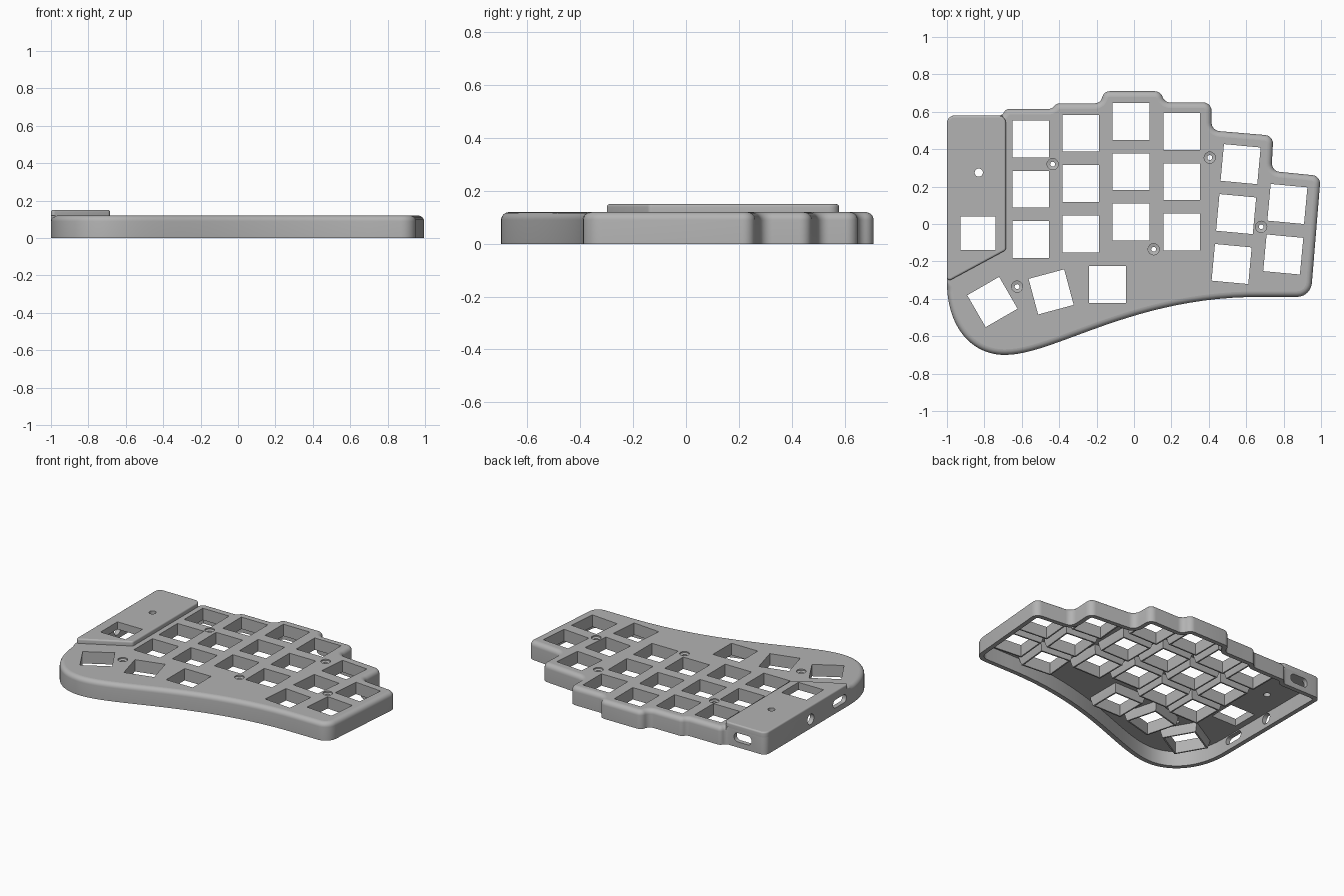
import bpy, bmesh, math
from mathutils import Vector, Matrix

cube = bpy.data.objects.get("Cube")
if cube:
    bpy.data.objects.remove(cube, do_unlink=True)

grey = bpy.data.materials.new("case_grey")
grey.use_nodes = True
grey.diffuse_color = (0.45, 0.45, 0.45, 1)
grey.node_tree.nodes["Principled BSDF"].inputs["Base Color"].default_value = (0.45, 0.45, 0.45, 1)

WALL, DECK, TOP, BOX_BASE, BOX_TOP = 0.03, 0.10, 0.12, 0.115, 0.15
UP = Vector((0, 0, 1))


def rounded(corners, steps=6):
    """Closed outline from (x, y, radius) corners."""
    out, n = [], len(corners)
    for i, (x, y, r) in enumerate(corners):
        p = Vector((x, y))
        if r == 0:
            out.append(p)
            continue
        a = Vector(corners[i - 1][:2]) - p
        b = Vector(corners[(i + 1) % n][:2]) - p
        half = a.angle(b) / 2
        t = min(r / math.tan(half), 0.45 * a.length, 0.45 * b.length)
        r = t * math.tan(half)
        c = p + (a.normalized() + b.normalized()).normalized() * (r / math.sin(half))
        s, e = p + a.normalized() * t - c, p + b.normalized() * t - c
        sweep = math.atan2(s.x * e.y - s.y * e.x, s.dot(e))
        for k in range(steps + 1):
            out.append(c + Matrix.Rotation(sweep * k / steps, 2) @ s)
    return out


def bezier(a, b, c, d, n=24):
    pts = []
    for k in range(1, n):
        t = k / n
        u = 1 - t
        p = (Vector(a) * u**3 + Vector(b) * 3 * u * u * t
             + Vector(c) * 3 * u * t * t + Vector(d) * t**3)
        pts.append((p.x, p.y, 0))
    return pts


def miters(pts):
    """Inward offset directions of a counter-clockwise outline."""
    out = []
    for i, p in enumerate(pts):
        a = (p - pts[i - 1]).normalized()
        b = (pts[(i + 1) % len(pts)] - p).normalized()
        na, nb = Vector((-a.y, a.x)), Vector((-b.y, b.x))
        out.append((na + nb) / (1 + na.dot(nb)))
    return out


def ring(bm, pts, z=0.0, m=Matrix()):
    return [bm.verts.new(m @ Vector((p.x, p.y, z))) for p in pts]


def bridge(bm, a, b, skip=()):
    for i in range(len(a)):
        j = (i + 1) % len(a)
        if i not in skip:
            bm.faces.new((a[i], a[j], b[j], b[i]))


def fill(bm, rings, normal=UP):
    """Flat panel inside the first ring, with the other rings as holes."""
    edges = []
    for r in rings:
        for a, b in zip(r, r[1:] + r[:1]):
            edges.append(bm.edges.get((a, b)) or bm.edges.new((a, b)))
    bmesh.ops.triangle_fill(bm, edges=edges, use_beauty=True, normal=normal)


def fillet(bm, outline, radii, top, steps=6):
    """Rings of a rounded top edge, with one radius per point."""
    rings, dirs = [], miters(outline)
    for k in range(steps + 1):
        a = math.pi / 2 * k / steps
        rings.append([bm.verts.new((p + d * r * (1 - math.cos(a))).to_3d()
                                   + UP * (top - r + r * math.sin(a)))
                      for p, d, r in zip(outline, dirs, radii)])
    return rings


def finish(name, bm):
    bmesh.ops.recalc_face_normals(bm, faces=bm.faces)
    for face in bm.faces:
        face.smooth = abs(face.normal.z) < 0.999
    for edge in bm.edges:
        edge.smooth = edge.calc_face_angle(math.pi) < math.radians(30)
    mesh = bpy.data.meshes.new(name)
    bm.to_mesh(mesh)
    bm.free()
    mesh.materials.append(grey)
    bpy.context.collection.objects.link(bpy.data.objects.new(name, mesh))


def rectangle(w, h):
    return [Vector((x * w / 2, y * h / 2)) for x, y in ((-1, -1), (1, -1), (1, 1), (-1, 1))]


def circle(r, n=24):
    return [Vector((math.cos(2 * math.pi * k / n), math.sin(2 * math.pi * k / n))) * r
            for k in range(n)]


def slot(w, h):
    return rounded([(p.x, p.y, h * 0.44) for p in rectangle(w, h)])


def opening(bm, sections, m):
    """Tube through (shape, height) sections; returns its end rings."""
    rings = [ring(bm, shape, z, m) for shape, z in sections]
    for a, b in zip(rings, rings[1:]):
        bridge(bm, a, b)
    return rings[0], rings[-1]


# Case outline: stepped back, slanted right side, swept front, round thumb corner
R = 0.045
back = [(-1, 0.58, 0.04), (-0.705, 0.58, R), (-0.685, 0.615, R), (-0.44, 0.615, R),
        (-0.415, 0.645, R), (-0.18, 0.645, R), (-0.16, 0.71, R), (0.14, 0.71, R),
        (0.165, 0.65, R), (0.415, 0.65, R), (0.415, 0.5, R), (0.745, 0.472, R),
        (0.735, 0.283, R), (0.998, 0.257, R), (0.945, -0.39, 0.08), (0.7, -0.39, 0)]
front = bezier((0.7, -0.39), (0, -0.38), (-0.42, -0.7), (-0.69, -0.7))
thumb = bezier((-0.69, -0.7), (-0.87, -0.7), (-1, -0.55), (-1, -0.31))
corners = back + front + [(-0.69, -0.7, 0)] + thumb + [(-1, -0.31, 0)]
outline = rounded(corners[::-1])
inner = [p + d * WALL for p, d in zip(outline, miters(outline))]

# Case walls; the edge stays nearly square beneath the controller box
case = bmesh.new()
radii = [0.005 if p.x < -0.71 and p.y > -0.311 else 0.03 for p in outline]
edge_rings = fillet(case, outline, radii, TOP)
outer_foot, inner_foot = ring(case, outline), ring(case, inner)
inner_top = ring(case, inner, DECK)
following = outline[1:] + outline[:1]
panels = [i for i, (a, b) in enumerate(zip(outline, following))
          if (b - a).length > 0.2 and max(a.x, b.x) < -0.7]
bridge(case, inner_top, inner_foot, panels)
bridge(case, inner_foot, outer_foot)
bridge(case, outer_foot, edge_rings[0], panels)
for a, b in zip(edge_rings, edge_rings[1:]):
    bridge(case, a, b)

# Wall panels with the cable and switch ports
side_ports = [(Vector((-1, 0.1, 0.062)), circle(0.035)),
              (Vector((-1, -0.21, 0.065)), slot(0.14, 0.055))]
back_ports = [(Vector((-0.83, 0.58, 0.067)), slot(0.13, 0.06))]
for i in panels:
    j = (i + 1) % len(outline)
    along = (following[i] - outline[i]).normalized().to_3d()
    inward = UP.cross(along)
    outside = [[outer_foot[i], outer_foot[j], edge_rings[0][j], edge_rings[0][i]]]
    inside = [[inner_foot[i], inner_foot[j], inner_top[j], inner_top[i]]]
    for centre, shape in (side_ports if abs(along.y) > 0.5 else back_ports):
        frame = Matrix((along, UP, inward)).transposed().to_4x4()
        near, far = opening(case, [(shape, 0), (shape, WALL)],
                            Matrix.Translation(centre) @ frame)
        outside.append(near)
        inside.append(far)
    fill(case, outside, inward)
    fill(case, inside, inward)

# Key positions: straight columns, tilted columns, thumb arc
keys = [(x, y - 0.269 * row, 0) for x, y in
        ((-0.552, 0.455), (-0.285, 0.485), (-0.016, 0.548), (0.255, 0.495)) for row in range(3)]
keys += [(0.57 - 0.024 * row, 0.32 - 0.267 * row, -5.3) for row in range(3)]
keys += [(0.82 - 0.022 * row, 0.107 - 0.27 * row, -5.3) for row in range(2)]
keys += [(-0.142, -0.323, 0), (-0.443, -0.363, 15), (-0.757, -0.417, 30)]

# Key openings with tapered collars hanging below the deck
key, base, rim = rectangle(0.197, 0.197), rectangle(0.236, 0.236), rectangle(0.216, 0.216)
collar = [(key, TOP), (key, 0.04), (rim, 0.04), (base, 0.085), (base, DECK)]
deck_holes = [opening(case, collar, Matrix.Translation((x, y, 0))
                      @ Matrix.Rotation(math.radians(angle), 4, 'Z')) for x, y, angle in keys]

# Countersunk screw holes
screw = [(circle(0.03), TOP), (circle(0.03), 0.112), (circle(0.013), 0.108), (circle(0.013), DECK)]
for x, y in ((-0.435, 0.32), (0.405, 0.355), (0.68, -0.015), (0.105, -0.135), (-0.625, -0.335)):
    deck_holes.append(opening(case, screw, Matrix.Translation((x, y, 0))))

# Openings shared by the deck and the controller box
box_openings = [(rectangle(0.187, 0.18), Matrix.Translation((-0.834, -0.05, 0))),
                (circle(0.022), Matrix.Translation((-0.83, 0.275, 0)))]
for shape, m in box_openings:
    deck_holes.append(opening(case, [(shape, TOP), (shape, DECK)], m))
fill(case, [edge_rings[-1]] + [upper for upper, lower in deck_holes])
fill(case, [inner_top] + [lower for upper, lower in deck_holes])
finish("keyboard_case", case)

# Raised controller box lid
box = bmesh.new()
box_outline = rounded([(-1, -0.31, 0.015), (-0.685, -0.14, 0.02),
                       (-0.685, 0.58, 0.04), (-1, 0.58, 0.04)])
box_rings = [ring(box, box_outline, BOX_BASE)]
box_rings += fillet(box, box_outline, [0.01] * len(box_outline), BOX_TOP, 4)
for a, b in zip(box_rings, box_rings[1:]):
    bridge(box, a, b)
box_holes = [opening(box, [(shape, BOX_TOP), (shape, BOX_BASE)], m) for shape, m in box_openings]
fill(box, [box_rings[-1]] + [upper for upper, lower in box_holes])
fill(box, [box_rings[0]] + [lower for upper, lower in box_holes])
finish("controller_box", box)
